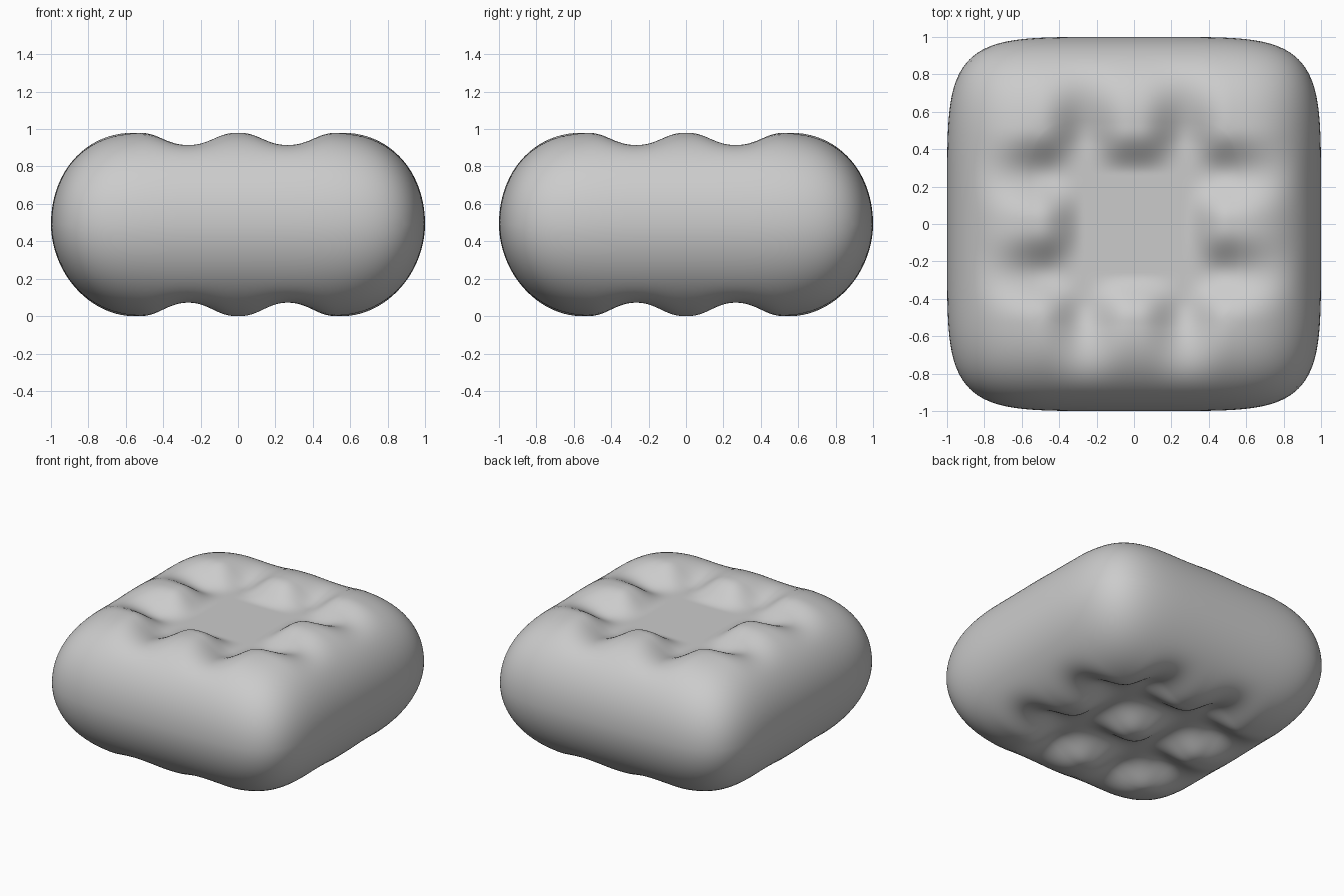
import bpy, bmesh
from math import sin, cos, pi

if "Cube" in bpy.data.objects:
    bpy.data.objects.remove(bpy.data.objects["Cube"])

N = 120            # grid cells across each cap
FLAT = 0.56        # plan scale where the rounded side begins
PLAN = 5.4         # squareness of the plan outline
MID, HALF = 0.495, 0.49
PITCH = 0.53       # spacing of the pads


def groove(a):
    """0 on a pad crest, 1 in the valley between pads."""
    a = abs(a)
    return (sin(pi * a / PITCH) ** 2) ** 1.3 if a < PITCH else 0.0


def smooth(lo, hi, v):
    t = min(1.0, max(0.0, (v - lo) / (hi - lo)))
    return t * t * (3 - 2 * t)


def cushion_point(u, v, side):
    r = max(abs(u), abs(v))
    power = 2.08 if side > 0 else 1.92
    # rounded side profile
    if r <= 0.65:
        s, h = FLAT * r / 0.65, 1.0
    else:
        t = min(1.0, (r - 0.65) / 0.35) * pi / 2
        s = FLAT + (1 - FLAT) * sin(t) ** (2 / power)
        h = max(0.0, cos(t)) ** (2 / power)
        if r > 0.99999:
            h = 0.0
    # rounded square plan
    k = (abs(u) ** PLAN + abs(v) ** PLAN) ** (1 / PLAN)
    x, y = (u * s / k, v * s / k) if k > 1e-9 else (0.0, 0.0)
    # quilted pads; the middle pad is missing on the top
    pad = (1 - groove(x)) * (1 - groove(y))
    if side > 0 and max(abs(x), abs(y)) < PITCH / 2:
        pad = 0.0
    depth = 0.115
    fade = 1 - smooth(0.42, 0.9, max(abs(x), abs(y)))
    fade *= smooth(0, 0.4, h)
    return x, y, MID + side * (HALF * h - depth * fade * (1 - pad))


# quilted cushion: top and bottom caps joined at the middle
bm = bmesh.new()
for side in (1, -1):
    grid = [[bm.verts.new(cushion_point(2 * i / N - 1, 2 * j / N - 1, side))
             for j in range(N + 1)] for i in range(N + 1)]
    for i in range(N):
        for j in range(N):
            quad = [grid[i][j], grid[i + 1][j], grid[i + 1][j + 1], grid[i][j + 1]]
            bm.faces.new(quad if side > 0 else quad[::-1])
rim = [v for v in bm.verts if abs(v.co.z - MID) < 1e-5]
bmesh.ops.remove_doubles(bm, verts=rim, dist=1e-5)

# set the base on the ground
low = min(v.co.z for v in bm.verts)
for v in bm.verts:
    v.co.z -= low
for f in bm.faces:
    f.smooth = True
bmesh.ops.recalc_face_normals(bm, faces=bm.faces)

mesh = bpy.data.meshes.new("cushion")
bm.to_mesh(mesh)
bm.free()
bpy.context.collection.objects.link(bpy.data.objects.new("cushion", mesh))
